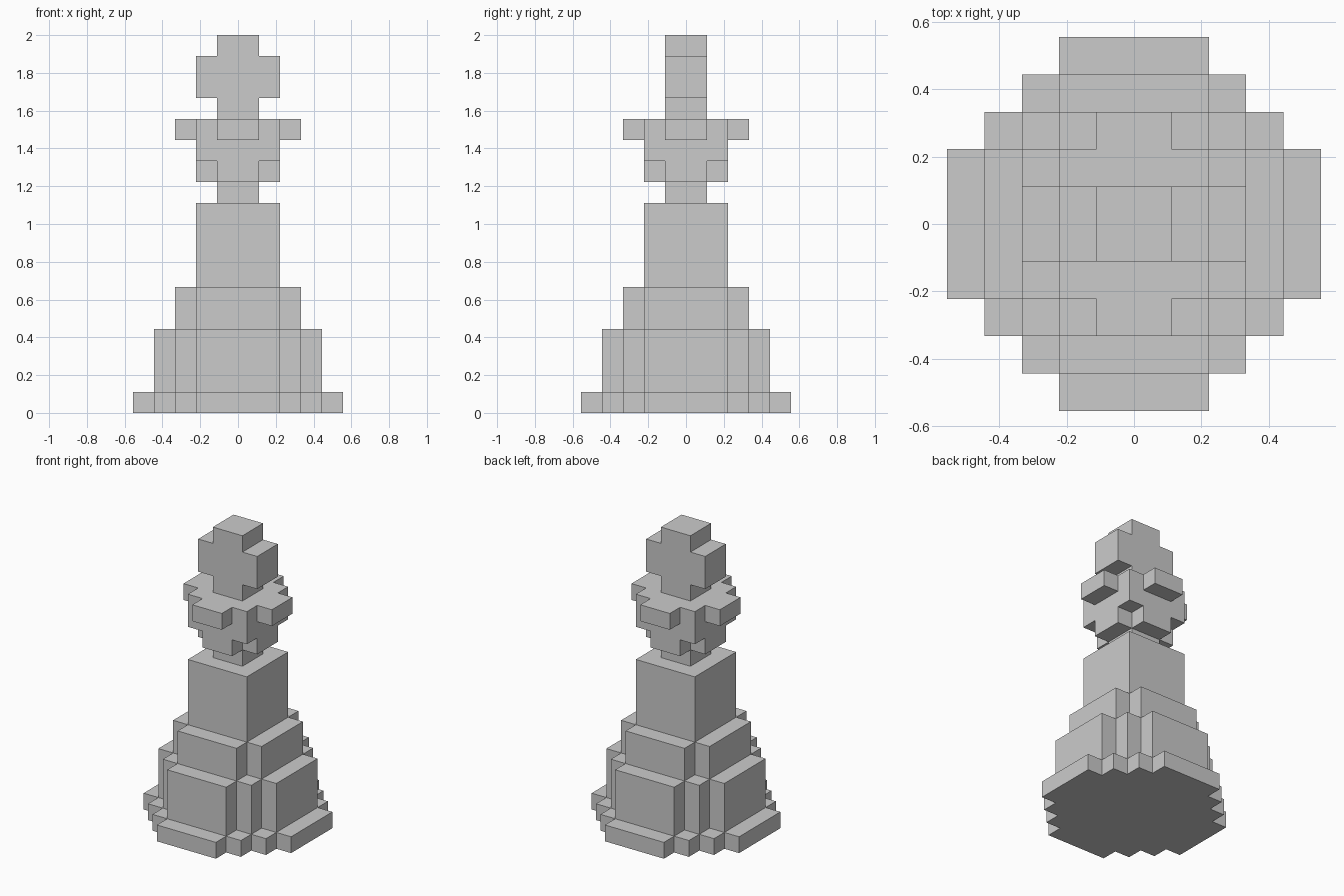
import bpy
import bmesh
from itertools import product

if "Cube" in bpy.data.objects:
    bpy.data.objects.remove(bpy.data.objects["Cube"])

U = 1 / 9  # size of one block


def block(hx, hy, z0, z1):
    """Cells of a centred box with half sizes hx, hy between two levels."""
    return set(product(range(-hx, hx), range(-hy, hy), range(z0, z1)))


def stepped(steps, z0, z1):
    """Union of centred boxes, giving a round or cross-shaped stepped layer."""
    return set().union(*(block(hx, hy, z0, z1) for hx, hy in steps))


# Parts from the ground up, in block units
parts = {
    "foot_rim": stepped([(2, 5), (3, 4), (4, 3), (5, 2)], 0, 1),
    "lower_base": stepped([(2, 4), (3, 3), (4, 2)], 1, 4),
    "upper_base": stepped([(2, 3), (3, 2)], 4, 6),
    "body": block(2, 2, 6, 10),
    "neck": block(1, 1, 10, 11),
    "head": stepped([(1, 2), (2, 1)], 11, 12) | block(2, 2, 12, 13),
    "crown_rim": stepped([(2, 2), (1, 3), (3, 1)], 13, 14),
    "cross": block(1, 1, 14, 18) | block(2, 1, 15, 17),
}
solid = set().union(*parts.values())


def build(name, cells):
    """Make one part, keeping only the faces on the outside of the model."""
    bm = bmesh.new()
    corners = {}

    def corner(p):
        if p not in corners:
            corners[p] = bm.verts.new([c * U for c in p])
        return corners[p]

    for cell in sorted(cells):
        for axis, side in product(range(3), (0, 1)):
            neighbour = list(cell)
            neighbour[axis] += 2 * side - 1
            if tuple(neighbour) in solid:
                continue
            a, b = (axis + 1) % 3, (axis + 2) % 3
            loop = []
            for da, db in ((0, 0), (1, 0), (1, 1), (0, 1)):
                p = list(cell)
                p[axis] += side
                p[a] += da
                p[b] += db
                loop.append(corner(tuple(p)))
            bm.faces.new(loop if side else loop[::-1])

    mesh = bpy.data.meshes.new(name)
    bm.to_mesh(mesh)
    bm.free()
    bpy.context.collection.objects.link(bpy.data.objects.new(name, mesh))


for part_name, part_cells in parts.items():
    build(part_name, part_cells)
